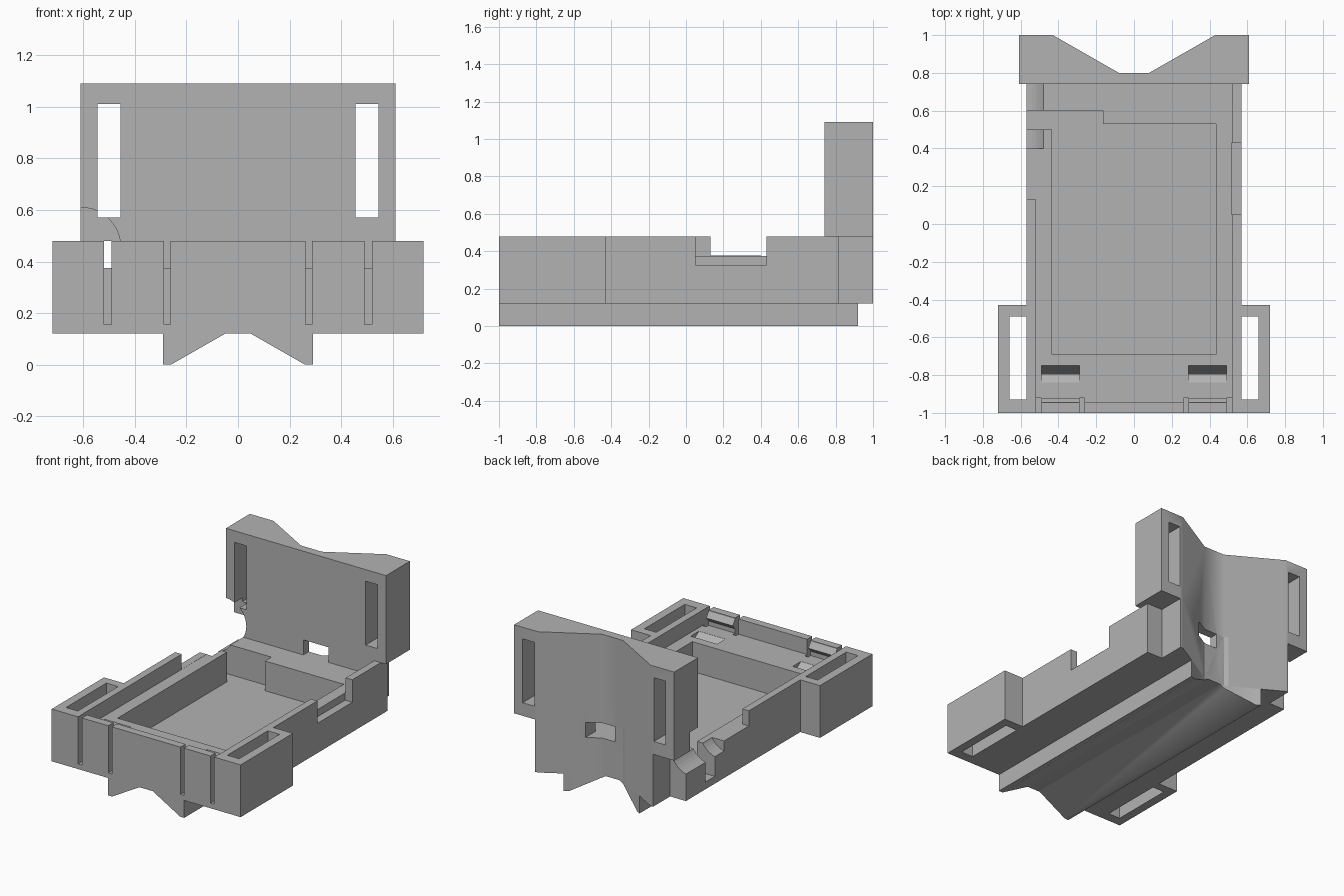
import bpy
import bmesh
import math
from mathutils import Vector

if "Cube" in bpy.data.objects:
    bpy.data.objects.remove(bpy.data.objects["Cube"], do_unlink=True)

grey = bpy.data.materials.new("matte_grey")
grey.use_nodes = True
grey.diffuse_color = (0.45, 0.45, 0.45, 1)
grey.node_tree.nodes["Principled BSDF"].inputs["Base Color"].default_value = grey.diffuse_color


def prism(name, points, start, end, axis):
    """Extrude a profile along an axis (x: points are y,z; y: x,z; z: x,y)."""
    i = "xyz".index(axis)

    def place(p, d):
        c = list(p)
        c.insert(i, d)
        return Vector(c)

    bm = bmesh.new()
    face = bm.faces.new([bm.verts.new(place(p, start)) for p in points])
    side = bmesh.ops.extrude_face_region(bm, geom=[face])["geom"]
    shift = place((0, 0), end - start)
    bmesh.ops.translate(bm, vec=shift, verts=[v for v in side if isinstance(v, bmesh.types.BMVert)])
    bmesh.ops.recalc_face_normals(bm, faces=bm.faces)
    mesh = bpy.data.meshes.new(name)
    bm.to_mesh(mesh)
    bm.free()
    mesh.materials.append(grey)
    obj = bpy.data.objects.new(name, mesh)
    bpy.context.collection.objects.link(obj)
    return obj


def box(name, x, y, z):
    return prism(name, [(x[0], y[0]), (x[1], y[0]), (x[1], y[1]), (x[0], y[1])], z[0], z[1], "z")


def combine(target, tool, operation="DIFFERENCE"):
    mod = target.modifiers.new("shape", "BOOLEAN")
    mod.object = tool
    mod.operation = operation
    mod.solver = "EXACT"
    bpy.context.view_layer.objects.active = target
    bpy.ops.object.modifier_apply(modifier=mod.name)
    bpy.data.objects.remove(tool, do_unlink=True)


def cut_box(target, x, y, z):
    combine(target, box("cutter", x, y, z))


def mirrored(a, b):
    return [(a, b), (-b, -a)]


def cut_valley(target):
    # Shallow V that seats against a post behind the bracket
    slope = 0.2 / 0.35
    w = 0.43 + 0.1 / slope
    combine(target, prism("cutter", [(-w, 1.1), (-0.08, 0.8), (0.08, 0.8), (w, 1.1)], -0.1, 1.3, "z"))


def cut_window(target):
    cut_box(target, (-0.02, 0.17), (0.7, 1.1), (0.375, 0.479))


def cut_cable_corner(target):
    # Round cable clearance on the right rear corner
    n = 40
    ring = [(-0.61 + 0.155 * math.cos(math.tau * k / n), 0.455 + 0.155 * math.sin(math.tau * k / n))
            for k in range(n)]
    combine(target, prism("cutter", ring, 0.4, 0.825, "y"))


# Tray body with wide front wings
half = [(0.72, -1), (0.72, -0.43), (0.57, -0.43), (0.57, 0.815)]
tray = prism("tray", half + [(-x, y) for x, y in reversed(half)], 0.12, 0.48, "z")
cut_valley(tray)
cut_box(tray, (-0.52, 0.52), (-0.945, 0.74), (0.375, 0.6))      # lid recess
cut_box(tray, (-0.435, 0.435), (-0.69, 0.53), (0.17, 0.6))      # main cavity
cut_box(tray, (-0.7, -0.165), (0.5, 0.6), (0.17, 0.6))          # cable channel
cut_box(tray, (-0.7, -0.52), (0.13, 0.44), (0.376, 0.6))        # right rim notch
cut_box(tray, (0.515, 0.7), (0.05, 0.43), (0.325, 0.6))         # left rim notch
cut_window(tray)
cut_cable_corner(tray)
for xs in mirrored(0.57, 0.66):                                 # strap slots
    cut_box(tray, xs, (-0.93, -0.49), (0, 0.6))
for pair in (mirrored(0.262, 0.288), mirrored(0.49, 0.519)):    # slits beside the clips
    for xs in pair:
        cut_box(tray, xs, (-1.1, -0.92), (0.155, 0.6))
for a, b in mirrored(0.288, 0.49):                              # sloped clip pockets
    combine(tray, prism("cutter", [(-0.84, 0.376), (-0.84, 0.374), (-0.795, 0.345), (-0.795, 0.2),
                                   (-0.75, 0.374), (-0.75, 0.376)], a, b, "x"))

# Clip hooks on the front wall
for side, (a, b) in zip(("left", "right"), mirrored(0.288, 0.49)):
    prism(side + "_clip_hook", [(-0.96, 0.48), (-0.95, 0.48), (-0.92, 0.435), (-0.945, 0.405),
                                (-0.96, 0.405)], a, b, "x")

# Upright back plate: wide top, narrower foot
back_plate = box("back_plate", (-0.61, 0.61), (0.74, 1), (0.48, 1.09))
combine(back_plate, box("foot", (-0.45, 0.45), (0.745, 1), (0.12, 0.5)), "UNION")
cut_valley(back_plate)
cut_window(back_plate)
cut_cable_corner(back_plate)
for xs in mirrored(0.455, 0.545):
    cut_box(back_plate, xs, (0.6, 1.1), (0.57, 1.01))

# V-grooved rail under the tray
half = [(0.05, 0.12), (0.26, 0), (0.29, 0), (0.29, 0.125)]
rail = prism("bottom_rail", half + [(-x, z) for x, z in reversed(half)], -1, 0.99, "y")
cut_valley(rail)

# Soft shading across the shallow valley bends
for obj in (back_plate, rail):
    bpy.ops.object.select_all(action="DESELECT")
    obj.select_set(True)
    bpy.context.view_layer.objects.active = obj
    bpy.ops.object.shade_smooth_by_angle(angle=math.radians(32))
